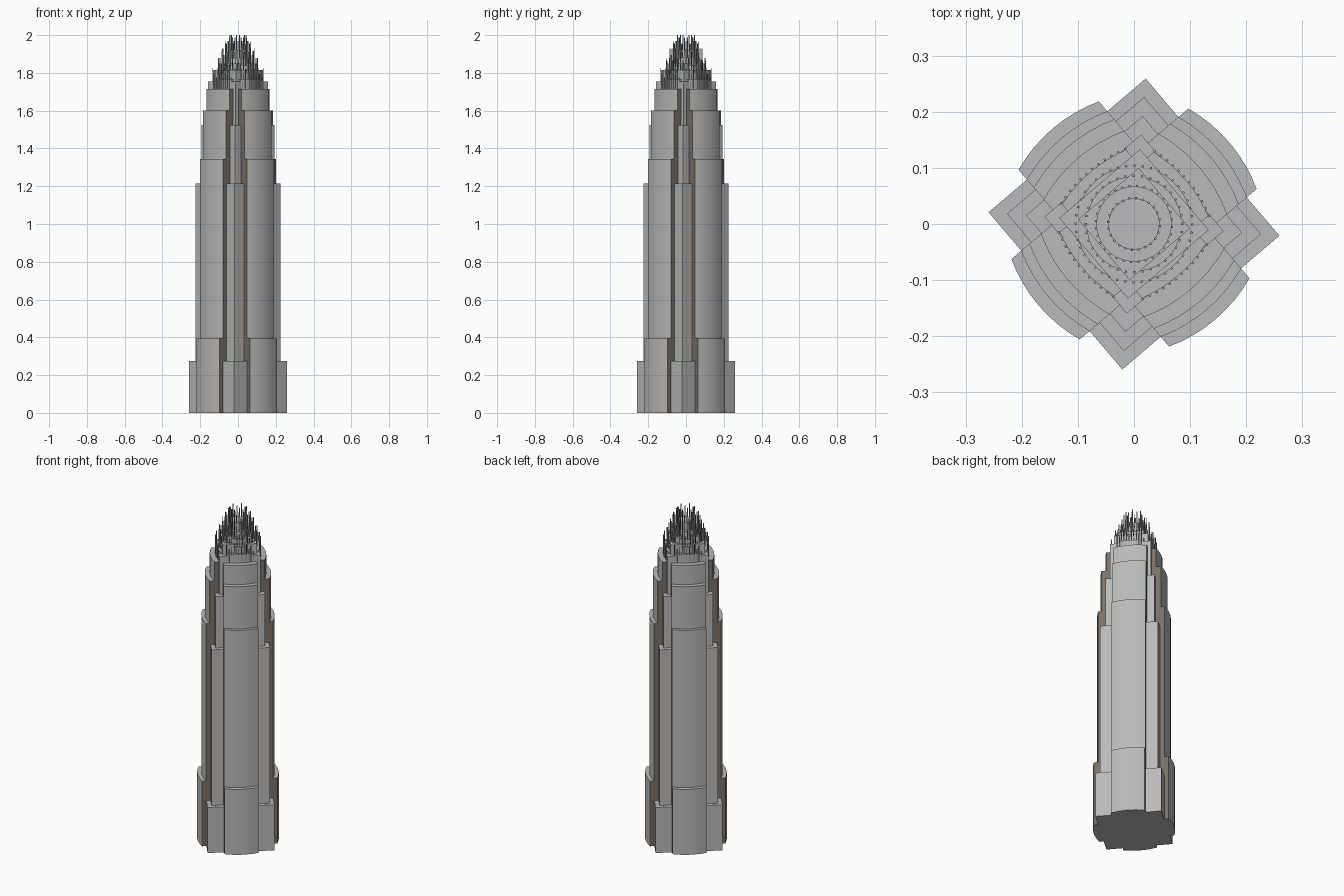
import bpy, bmesh, math
from mathutils import Matrix, Vector

cube = bpy.data.objects.get("Cube")
if cube:
    bpy.data.objects.remove(cube)

TURN = math.radians(40.4)      # the whole plan is turned on its site
HALF_W = 0.094                 # half width of a bowed bay


def material(name, rgb):
    m = bpy.data.materials.new(name)
    m.use_nodes = True
    colour = (*rgb, 1)
    m.diffuse_color = colour
    m.node_tree.nodes["Principled BSDF"].inputs["Base Color"].default_value = colour
    return m


stone = material("grey stone", (0.48, 0.49, 0.48))
brown = material("dark brown", (0.19, 0.165, 0.14))
steel = material("steel grey", (0.36, 0.37, 0.36))


def finish(name, bm, mats):
    bmesh.ops.recalc_face_normals(bm, faces=bm.faces)
    mesh = bpy.data.meshes.new(name)
    bm.to_mesh(mesh)
    bm.free()
    for m in mats:
        mesh.materials.append(m)
    ob = bpy.data.objects.new(name, mesh)
    bpy.context.collection.objects.link(ob)
    ob.rotation_euler.z = TURN
    bpy.ops.object.select_all(action='DESELECT')
    ob.select_set(True)
    bpy.context.view_layer.objects.active = ob
    bpy.ops.object.shade_smooth_by_angle(angle=math.radians(20))
    return ob


def prism(name, outline, z0, z1, mats=(stone,), paint=None):
    bm = bmesh.new()
    base = bm.faces.new([bm.verts.new((x, y, z0)) for x, y in outline])
    top = bmesh.ops.extrude_face_region(bm, geom=[base], use_keep_orig=True)
    verts = [v for v in top["geom"] if isinstance(v, bmesh.types.BMVert)]
    bmesh.ops.translate(bm, verts=verts, vec=(0, 0, z1 - z0))
    bm.normal_update()
    if paint:
        for f in bm.faces:
            f.material_index = paint(f)
    return finish(name, bm, mats)


def bay_arc(depth, half, bulge, steps):
    """Shallow bow across the end of one bay, facing +x."""
    radius = (half ** 2 + bulge ** 2) / (2 * bulge)
    sweep = math.asin(half / radius)
    centre = depth + bulge - radius
    angles = [sweep * (2 * i / steps - 1) for i in range(steps + 1)]
    return [Vector((centre + radius * math.cos(a), radius * math.sin(a))) for a in angles]


def quarters(points):
    return [Matrix.Rotation(q * math.pi / 2, 2) @ p for q in range(4) for p in points]


def bay_outline(depth, half, bulge):
    return quarters([Vector((half, -half))] + bay_arc(depth, half, bulge, 8))


def circle(radius, count):
    return [Vector((radius * math.cos(2 * math.pi * i / count),
                    radius * math.sin(2 * math.pi * i / count))) for i in range(count)]


def return_wall(f):
    """Flat side walls of the bays are brown, bowed fronts are stone."""
    c = f.calc_center_median()
    n = f.normal
    if abs(n.z) > 0.5:
        return 0
    return int(abs(n.x * c.x + n.y * c.y) < 0.72 * math.hypot(c.x, c.y))


# Bowed bays, stepping back with height
z = 0
for i, (depth, top) in enumerate([(0.207, 0.395), (0.184, 1.345), (0.165, 1.6), (0.138, 1.715)]):
    prism(f"bay_tier_{i + 1}", bay_outline(depth, HALF_W, 0.0165), z, top, (stone, brown), return_wall)
    z = top

# Square corner shafts, stepping back with height
z = 0
for i, (corner, top) in enumerate([(0.26, 0.275), (0.227, 1.215), (0.193, 1.525),
                                   (0.16, 1.755), (0.1335, 1.815), (0.1, 1.85)]):
    s = corner / math.sqrt(2)
    prism(f"corner_tier_{i + 1}", quarters([Vector((s, s))]), z, top)
    z = top

# Crown core, drums stepping up to the summit
prism("crown_bays", bay_outline(0.11, 0.075, 0.011), 1.715, 1.765)
z = 1.715
for i, (radius, top) in enumerate([(0.103, 1.8), (0.085, 1.84), (0.067, 1.88), (0.046, 1.92)]):
    prism(f"crown_drum_{i + 1}", circle(radius, 32), z, top)
    z = top


# Slender rods around every step of the crown
def rods(name, points, z0, z1, drop):
    bm = bmesh.new()
    for i, p in enumerate(points):
        top = z1 - drop * (0, 0.6, 0.25, 1)[i % 4]
        place = Matrix.Translation((p.x, p.y, (z0 + top) / 2))
        turn = Matrix.Rotation(math.atan2(p.y, p.x), 4, 'Z')
        size = Matrix.Diagonal((0.004, 0.004, top - z0, 1))
        bmesh.ops.create_cube(bm, size=1, matrix=place @ turn @ size)
    finish(name, bm, [steel])


rods("bay_rods", quarters(bay_arc(0.112, 0.075, 0.011, 11)), 1.715, 1.825, 0.05)
rods("lower_rods", circle(0.104, 44), 1.74, 1.88, 0.06)
rods("middle_rods", circle(0.086, 36), 1.79, 1.93, 0.06)
rods("upper_rods", circle(0.068, 32), 1.83, 1.97, 0.06)
rods("summit_rods", circle(0.046, 24), 1.88, 2.0, 0.05)
